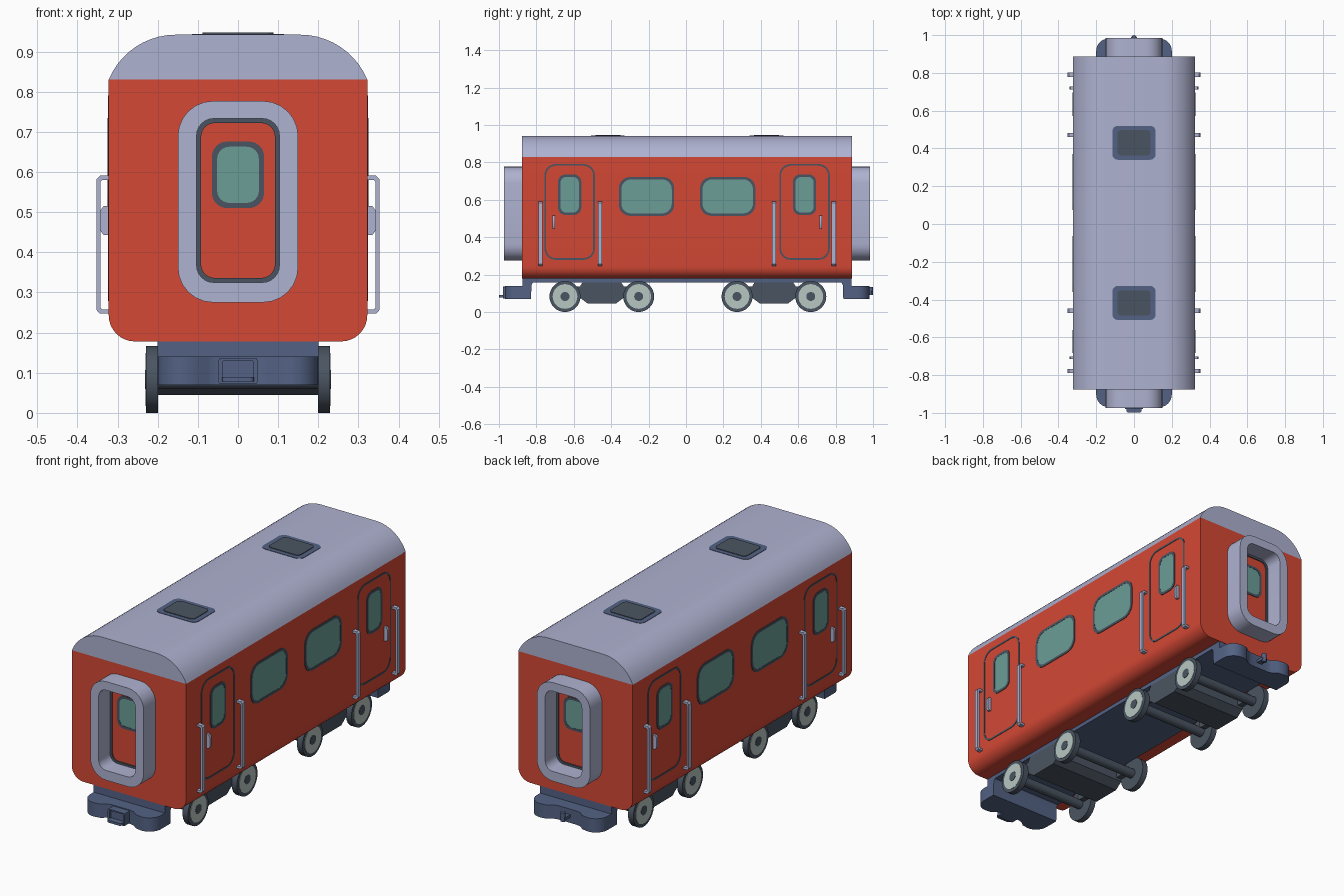
import bpy, bmesh, math

if "Cube" in bpy.data.objects:
    bpy.data.objects.remove(bpy.data.objects["Cube"])

SHIFT = 0.006  # the car body sits slightly off centre because of the couplings


def srgb(r, g, b):
    f = lambda c: c / 12.92 if c <= 0.04045 else ((c + 0.055) / 1.055) ** 2.4
    return (f(r / 255), f(g / 255), f(b / 255), 1)


def material(name, rgb):
    m = bpy.data.materials.new(name)
    m.diffuse_color = srgb(*rgb)
    m.use_nodes = True
    m.node_tree.nodes["Principled BSDF"].inputs["Base Color"].default_value = m.diffuse_color
    return m


RED = material("red paint", (212, 72, 53))
GREY = material("lilac grey", (174, 178, 208))
BLUE = material("slate blue", (83, 98, 132))
GLASS = material("teal glass", (107, 158, 151))
DARK = material("dark slate", (74, 84, 97))
PALE = material("pale wheel", (182, 198, 193))


def rrect(cu, cv, w, h, r, n=6):
    """Rounded rectangle outline."""
    pts = []
    for k, (su, sv) in enumerate([(1, 1), (-1, 1), (-1, -1), (1, -1)]):
        for i in range(n + 1):
            a = math.pi / 2 * (k + i / n)
            pts.append((cu + su * (w / 2 - r) + r * math.cos(a),
                        cv + sv * (h / 2 - r) + r * math.sin(a)))
    return pts


def circle(cu, cv, r, n=32):
    return [(cu + r * math.cos(2 * math.pi * i / n), cv + r * math.sin(2 * math.pi * i / n)) for i in range(n)]


def prism(name, pts, axis, a0, a1, mat, hole=None):
    """Extrude an outline along an axis; a hole of equal point count makes a ring."""
    place = {"X": lambda u, v, a: (a, u + SHIFT, v),
             "Y": lambda u, v, a: (u, a + SHIFT, v),
             "Z": lambda u, v, a: (u, v + SHIFT, a)}[axis]
    bm = bmesh.new()
    loop = lambda ps, a: [bm.verts.new(place(u, v, a)) for u, v in ps]

    def bridge(p, q):
        for i in range(len(p)):
            j = (i + 1) % len(p)
            bm.faces.new((p[i], p[j], q[j], q[i]))

    o0, o1 = loop(pts, a0), loop(pts, a1)
    bridge(o0, o1)
    if hole:
        h0, h1 = loop(hole, a0), loop(hole, a1)
        bridge(h0, h1)
        bridge(o0, h0)
        bridge(o1, h1)
    else:
        bm.faces.new(o0)
        bm.faces.new(o1)
    bmesh.ops.recalc_face_normals(bm, faces=bm.faces)
    me = bpy.data.meshes.new(name)
    bm.to_mesh(me)
    bm.free()
    me.materials.append(mat)
    ob = bpy.data.objects.new(name, me)
    bpy.context.collection.objects.link(ob)
    return ob


def window(name, axis, cu, cv, w, h, r, surface, s, t=0.013):
    """Dark frame plate with a glass pane."""
    inner = rrect(cu, cv, w - 2 * t, h - 2 * t, r - t * 0.6)
    prism(name + "_frame", rrect(cu, cv, w, h, r), axis, s * (surface - 0.003), s * (surface + 0.003), DARK, inner)
    prism(name + "_glass", inner, axis, s * (surface - 0.003), s * (surface + 0.002), GLASS)


# Body shell and roof
HW, SEAM, HL = 0.322, 0.83, 0.882
R = 0.065
lower = [(HW, SEAM)]
for i in range(9):
    a = math.pi / 2 * i / 8
    lower.append((HW - R + R * math.cos(a), 0.178 + R - R * math.sin(a)))
lower += [(-x, z) for x, z in reversed(lower)]
prism("car_body", lower, "Y", -HL, HL, RED)

RR, CX, CZ = 0.1805, 0.155, 0.7615
start = math.asin((SEAM - CZ) / RR)
arc = []
for i in range(11):
    a = start + (math.pi / 2 - start) * i / 10
    arc.append((CX + RR * math.cos(a), CZ + RR * math.sin(a)))
prism("roof", arc + [(-x, z) for x, z in reversed(arc)], "Y", -HL, HL, GREY)

# Roof vents
for s in (-1, 1):
    prism("vent_base", rrect(0, s * 0.424, 0.23, 0.18, 0.03), "Z", 0.925, 0.944, BLUE)
    prism("vent_grille", rrect(0, s * 0.424, 0.176, 0.134, 0.02), "Z", 0.93, 0.947, DARK)

# Ends: gangway, door and underframe details
for s in (-1, 1):
    prism("gangway", rrect(0, 0.526, 0.30, 0.502, 0.088), "Y", s * (HL - 0.01), s * 0.979, GREY,
          rrect(0, 0.529, 0.206, 0.408, 0.042))
    prism("end_door_seal", rrect(0, 0.529, 0.206, 0.408, 0.042), "Y", s * HL, s * (HL + 0.006), DARK,
          rrect(0, 0.529, 0.184, 0.386, 0.034))
    window("end_door_window", "Y", 0, 0.593, 0.13, 0.166, 0.038, HL, s)

    # Bumper with two rounded lobes and a recess for the coupling
    half = [(0.2, 0.84), (0.2, 0.91)]
    for i in range(1, 9):
        a = math.pi / 2 * i / 8
        half.append((0.135 + 0.065 * math.cos(a), 0.91 + 0.065 * math.sin(a)))
    half += [(0.10, 0.97), (0.075, 0.95), (0.05, 0.945)]
    outline = [(x, s * y) for x, y in half] + [(-x, s * y) for x, y in reversed(half)]
    prism("bumper", outline, "Z", 0.07, 0.14, BLUE)
    step = [(s * y, z) for y, z in
            [(0.81, 0.182), (0.82, 0.165), (0.832, 0.145), (0.835, 0.07), (0.88, 0.07), (0.88, 0.182)]]
    prism("bumper_bracket", step, "X", -0.2, 0.2, BLUE)
prism("floor_plate", rrect(0, 0, 0.4, 1.7, 0.01, 2), "Z", 0.158, 0.182, BLUE)

# Coupling socket in front, pin at the back
prism("coupling_socket", rrect(0, 0.104, 0.096, 0.064, 0.004, 2), "Y", -0.985, -0.93, BLUE,
      rrect(0, 0.104, 0.076, 0.052, 0.003, 2))
prism("coupling_socket_back", rrect(0, 0.104, 0.08, 0.056, 0.003, 2), "Y", -0.972, -0.93, BLUE)
prism("coupling_lip", rrect(0, -0.99, 0.08, 0.03, 0.012), "Z", 0.078, 0.09, BLUE)
prism("coupling_arm", rrect(0, 0.95, 0.03, 0.075, 0.004, 2), "Z", 0.098, 0.112, BLUE)
prism("coupling_pin", circle(0, 0.982, 0.012, 16), "Z", 0.09, 0.135, BLUE)

# Sides: windows, doors, handles and rails
for s in (-1, 1):
    for e in (-1, 1):
        window("saloon_window", "X", e * 0.217, 0.618, 0.296, 0.208, 0.06, HW, s)
        yd = e * 0.628
        prism("side_door_seam", rrect(yd, 0.535, 0.27, 0.512, 0.06), "X", s * (HW - 0.003), s * (HW + 0.002), DARK,
              rrect(yd, 0.535, 0.252, 0.494, 0.052))
        window("side_door_window", "X", yd, 0.627, 0.124, 0.216, 0.038, HW, s)
        # handle
        grip = [(HW - 0.005, 0.443), (0.335, 0.443), (0.342, 0.453), (0.342, 0.505), (0.335, 0.515), (HW - 0.005, 0.515)]
        y = e * 0.714
        prism("door_handle", [(s * x, z) for x, z in grip], "Y", y - 0.007, y + 0.007, GREY)
        # handrails
        rail = [(0.315, 0.247), (0.344, 0.247), (0.352, 0.256), (0.352, 0.582), (0.344, 0.591), (0.315, 0.591),
                (0.315, 0.58), (0.338, 0.58), (0.342, 0.576), (0.342, 0.262), (0.338, 0.258), (0.315, 0.258)]
        for y in (e * 0.784, e * 0.465):
            prism("handrail", [(s * x, z) for x, z in rail], "Y", y - 0.011, y + 0.011, GREY)

# Bogies: frame, axles and wheels
for e in (-1, 1):
    yb = e * 0.46 + 0.004
    frame = [(-0.115, 0.14), (-0.1, 0.162), (0.1, 0.162), (0.115, 0.14), (0.115, 0.075),
             (0.075, 0.045), (-0.075, 0.045), (-0.115, 0.075)]
    prism("bogie_frame", [(yb + u, v) for u, v in frame], "X", -0.2, 0.2, DARK)
    for s in (-1, 1):
        prism("bogie_side_beam", rrect(yb, 0.112, 0.36, 0.05, 0.02), "X", s * 0.17, s * 0.199, DARK)
    for w in (-1, 1):
        yw = yb + w * 0.197
        prism("axle", circle(yw, 0.083, 0.024, 20), "X", -0.2, 0.2, DARK)
        for s in (-1, 1):
            prism("wheel", circle(yw, 0.083, 0.083), "X", s * 0.199, s * 0.229, DARK)
            prism("wheel_face", circle(yw, 0.083, 0.066), "X", s * 0.22, s * 0.231, PALE,
                  circle(yw, 0.083, 0.024))
            prism("wheel_hub", circle(yw, 0.083, 0.024, 12), "X", s * 0.22, s * 0.232, DARK)

# Smooth the curved parts, keep edges sharp
bpy.ops.object.select_all(action="SELECT")
bpy.context.view_layer.objects.active = bpy.data.objects["car_body"]
bpy.ops.object.shade_smooth_by_angle(angle=math.radians(35))
